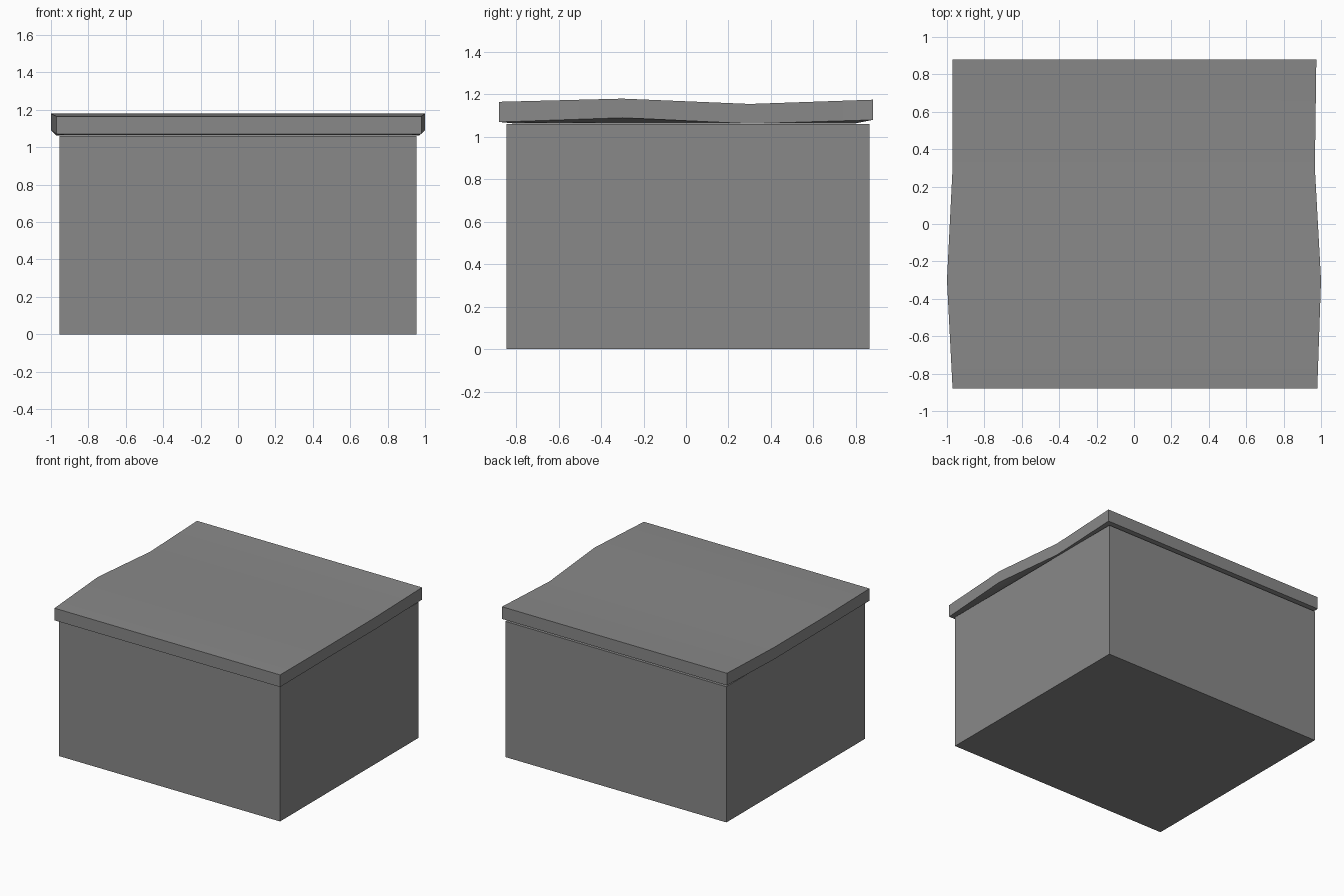
import bpy
import bmesh
import math

cube = bpy.data.objects.get("Cube")
if cube:
    bpy.data.objects.remove(cube, do_unlink=True)

grey = bpy.data.materials.new("mid_grey")
grey.use_nodes = True
colour = (0.25, 0.25, 0.25, 1)
grey.diffuse_color = colour
grey.node_tree.nodes["Principled BSDF"].inputs["Base Color"].default_value = colour


def finish(name, bm):
    """Turn a bmesh into a named object with the shared material."""
    bmesh.ops.recalc_face_normals(bm, faces=bm.faces)
    mesh = bpy.data.meshes.new(name)
    bm.to_mesh(mesh)
    bm.free()
    mesh.materials.append(grey)
    obj = bpy.data.objects.new(name, mesh)
    bpy.context.collection.objects.link(obj)
    return obj


# Box body
bm = bmesh.new()
bmesh.ops.create_cube(bm, size=1)
for v in bm.verts:
    v.co.x *= 1.91
    v.co.y = v.co.y * 1.71 + 0.01
    v.co.z = (v.co.z + 0.5) * 1.06
finish("box_body", bm)

# Warped lid: each row is y, left x, right x, top z, bottom z, inner y
rows = [
    (-0.88, -0.97, 0.98, 1.165, 1.07, -0.82),
    (-0.30, -1.00, 1.00, 1.18, 1.09, -0.30),
    (0.30, -0.97, 0.967, 1.155, 1.062, 0.30),
    (0.88, -0.97, 0.975, 1.175, 1.08, 0.80),
]
inner_x, inner_z = 0.93, 1.064
bm = bmesh.new()
sections = []
for y, left, right, top, bottom, inner_y in rows:
    points = [(left, y, top), (right, y, top), (right, y, bottom),
              (inner_x, inner_y, inner_z), (-inner_x, inner_y, inner_z),
              (left, y, bottom)]
    sections.append([bm.verts.new(p) for p in points])
for a, b in zip(sections, sections[1:]):
    for i in range(len(a)):
        j = (i + 1) % len(a)
        bm.faces.new((a[i], a[j], b[j], b[i]))
# Front and back rims, each with a sloping underside strip
for s in (sections[0], sections[-1]):
    bm.faces.new((s[0], s[1], s[2], s[5]))
    bm.faces.new((s[5], s[2], s[3], s[4]))
lid = finish("warped_lid", bm)

# Soft shading over the lid's waves, sharp at its rim
bpy.ops.object.select_all(action="DESELECT")
lid.select_set(True)
bpy.context.view_layer.objects.active = lid
bpy.ops.object.shade_smooth_by_angle(angle=math.radians(30))
